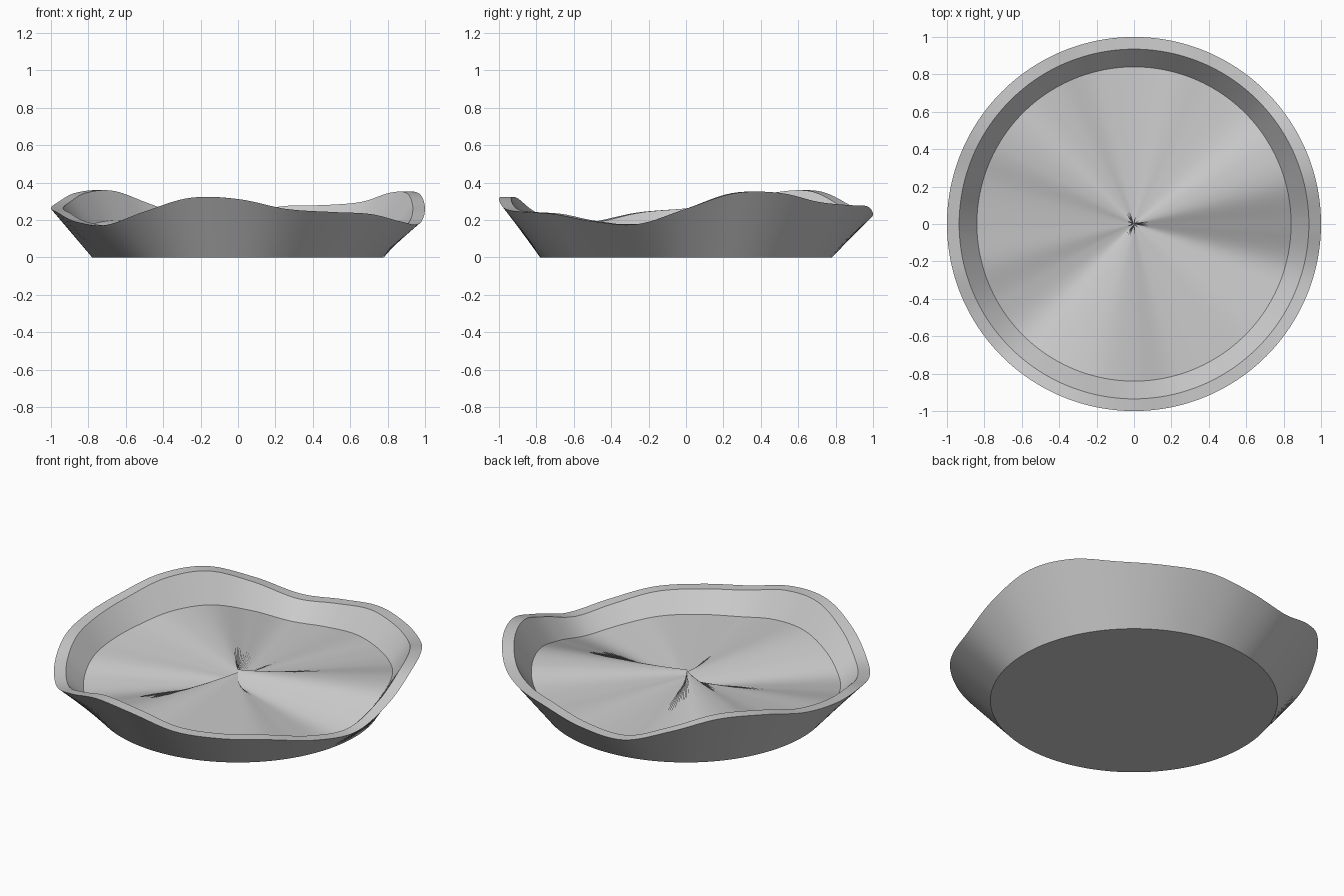
import bpy, bmesh, math

if "Cube" in bpy.data.objects:
    bpy.data.objects.remove(bpy.data.objects["Cube"], do_unlink=True)

# Rim height every 15 degrees, counter-clockwise from +x
RIM = [.26, .343, .345, .297, .28, .274, .232, .21, .285, .355, .346, .293,
       .262, .24, .19, .173, .245, .318, .312, .259, .243, .232, .193, .178]
# Cross-section: radius, and height as a share of the rim height
PROFILE = [(.78, 0), (1, 1), (.935, 1), (.84, .55), (0, .55)]
STEPS = 8
SEGMENTS = len(RIM) * STEPS


def rim_height(i):
    """Smooth closed curve through the rim heights."""
    k, t = i // STEPS, (i % STEPS) / STEPS
    a, b, c, d = (RIM[(k + j) % len(RIM)] for j in (-1, 0, 1, 2))
    return b + t / 2 * (c - a + t * (2*a - 5*b + 4*c - d + t * (3*(b - c) + d - a)))


# Wavy dish, turned around z with the wave scaling its height
bm = bmesh.new()
rings = []
for radius, share in PROFILE:
    ring = []
    for i in range(SEGMENTS):
        a = 2 * math.pi * i / SEGMENTS
        ring.append(bm.verts.new((radius * math.cos(a), radius * math.sin(a),
                                  share * rim_height(i))))
    rings.append(ring)
for low, high in zip(rings, rings[1:]):
    for i in range(SEGMENTS):
        j = (i + 1) % SEGMENTS
        bm.faces.new((low[i], low[j], high[j], high[i]))
bm.faces.new(rings[0][::-1])  # flat underside

mesh = bpy.data.meshes.new("wavy_dish")
bm.to_mesh(mesh)
bm.free()
dish = bpy.data.objects.new("wavy_dish", mesh)
bpy.context.collection.objects.link(dish)

# Single plain grey
grey = bpy.data.materials.new("light_grey")
grey.use_nodes = True
colour = (.6, .6, .6, 1)
grey.diffuse_color = colour
grey.node_tree.nodes["Principled BSDF"].inputs["Base Color"].default_value = colour
mesh.materials.append(grey)

bpy.ops.object.select_all(action='DESELECT')
dish.select_set(True)
bpy.context.view_layer.objects.active = dish
bpy.ops.object.shade_smooth_by_angle(angle=math.radians(30))
